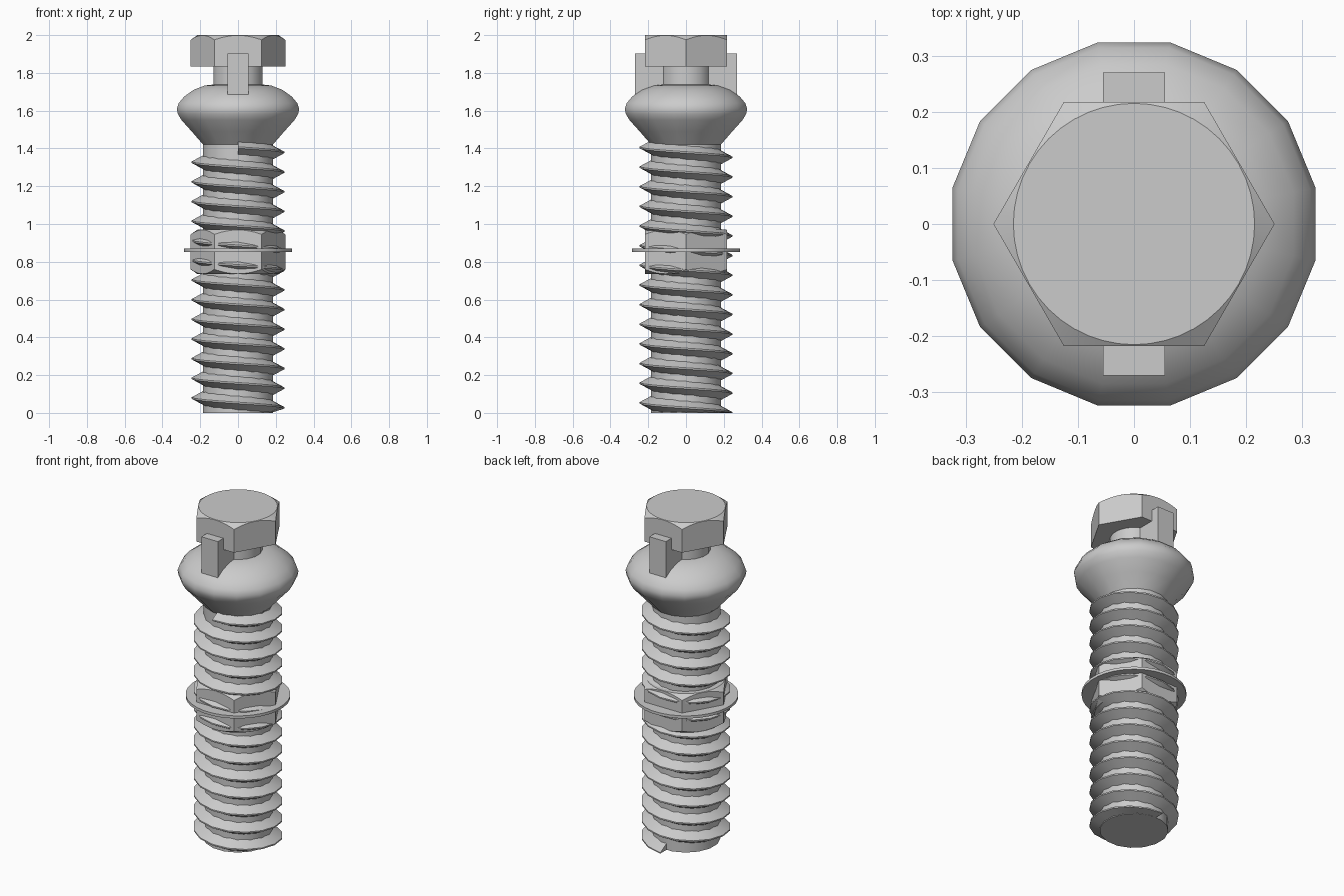
import bpy, bmesh, math
from math import pi, cos, sin

if "Cube" in bpy.data.objects:
    bpy.data.objects.remove(bpy.data.objects["Cube"])


def finish(name, verts, faces, angle=None):
    me = bpy.data.meshes.new(name)
    me.from_pydata(verts, [], faces)
    bm = bmesh.new()
    bm.from_mesh(me)
    bmesh.ops.recalc_face_normals(bm, faces=bm.faces)
    bm.to_mesh(me)
    bm.free()
    ob = bpy.data.objects.new(name, me)
    bpy.context.collection.objects.link(ob)
    if angle is not None:
        bpy.ops.object.select_all(action='DESELECT')
        ob.select_set(True)
        bpy.context.view_layer.objects.active = ob
        bpy.ops.object.shade_smooth_by_angle(angle=math.radians(angle))
    return ob


def skin(name, rings, angle):
    """Join equal-length closed rings and cap both ends."""
    n = len(rings[0])
    verts = [p for r in rings for p in r]
    faces = [(i * n + j, i * n + (j + 1) % n, (i + 1) * n + (j + 1) % n, (i + 1) * n + j)
             for i in range(len(rings) - 1) for j in range(n)]
    faces += [tuple(range(n)), tuple(range(len(verts) - n, len(verts)))]
    return finish(name, verts, faces, angle)


def lathe(name, profile, sides, offset=0.5, angle=35):
    ang = [2 * pi * (k + offset) / sides for k in range(sides)]
    return skin(name, [[(r * cos(a), r * sin(a), z) for a in ang] for r, z in profile], angle)


def hexagon(name, z0, z1, slope, chamfer_bottom):
    """Hexagonal prism with conical chamfers cutting its corners."""
    flat, per = 0.217, 8
    pts = []
    for k in range(6 * per):
        a = 2 * pi * k / (6 * per)
        r = flat / cos((a % (pi / 3)) - pi / 6)
        pts.append((a, r))

    def circle(z):
        return [(0.215 * cos(a), 0.215 * sin(a), z) for a, r in pts]

    def edge(z, s):
        return [(r * cos(a), r * sin(a), z - s * (r - 0.215)) for a, r in pts]
    rings = [circle(z0), edge(z0, -slope)] if chamfer_bottom else [edge(z0, 0)]
    rings += [edge(z1, slope), circle(z1)]
    return skin(name, rings, 20)


# threaded shaft core
lathe("shaft", [(0.188, 0), (0.188, 1.44)], 16)

# helical thread, left-handed
pitch, seg, turns = 0.104, 16, 13.5
section = [(0.175, 0.042), (0.245, 0.004), (0.245, -0.004), (0.175, -0.042)]
rings = []
for i in range(int(turns * seg) + 1):
    a = -pi / 2 + 2 * pi * i / seg
    zc = 1.405 - pitch * i / seg
    rings.append([(r * cos(a), r * sin(a), max(0.0, zc + dz)) for r, dz in section])
skin("thread", rings, 35)

# bulging collar
lathe("collar", [(0.188, 1.42), (0.25, 1.49), (0.305, 1.55), (0.325, 1.583), (0.33, 1.61),
                 (0.32, 1.64), (0.29, 1.675), (0.24, 1.71), (0.18, 1.733), (0.12, 1.74)], 16, angle=40)

# neck and bolt head
lathe("neck", [(0.133, 1.72), (0.133, 1.85)], 16)
hexagon("bolt_head", 1.835, 2.0, 0.7, False)

# cross key through the neck
x, y = 0.055, 0.27
skin("cross_key", [[(-x, -y, z), (x, -y, z), (x, y, z), (-x, y, z)] for z in (1.675, 1.903)], None)

# hex nut and washer around the middle
hexagon("nut", 0.735, 0.97, 0.7, True)
lathe("washer", [(0.286, 0.853), (0.286, 0.869)], 32)
